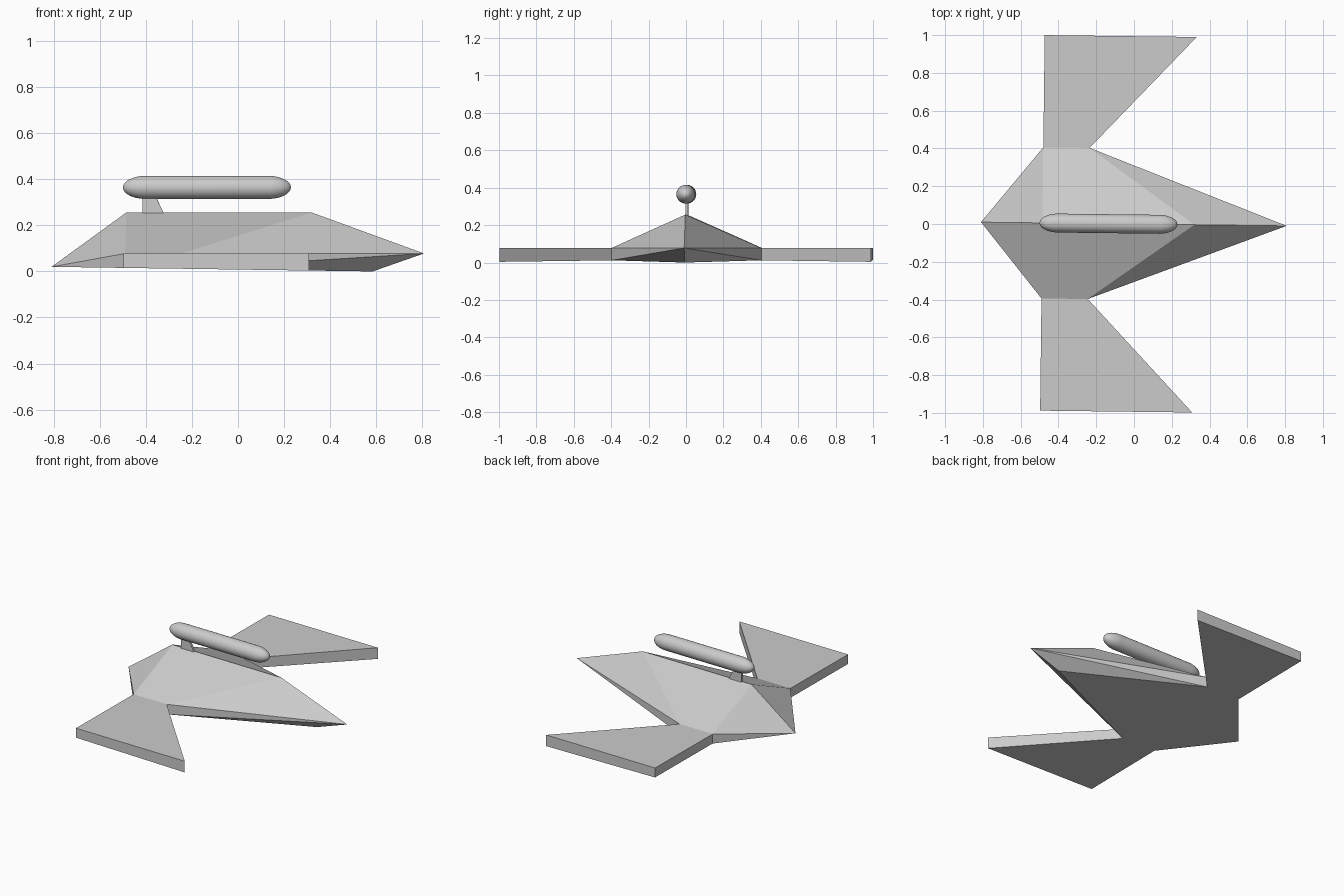
import bpy, bmesh, math
from mathutils import Matrix

if "Cube" in bpy.data.objects:
    bpy.data.objects.remove(bpy.data.objects["Cube"])

YAW = Matrix.Rotation(math.radians(-0.7), 4, 'Z')  # model sits very slightly turned

grey = bpy.data.materials.new("light grey")
grey.diffuse_color = (0.6, 0.6, 0.6, 1)
grey.use_nodes = True
grey.node_tree.nodes["Principled BSDF"].inputs["Base Color"].default_value = grey.diffuse_color


def finish(name, bm, smooth=False):
    bmesh.ops.recalc_face_normals(bm, faces=bm.faces[:])
    bm.transform(YAW)
    for f in bm.faces:
        f.smooth = smooth
    me = bpy.data.meshes.new(name)
    bm.to_mesh(me)
    bm.free()
    me.materials.append(grey)
    ob = bpy.data.objects.new(name, me)
    bpy.context.collection.objects.link(ob)
    return ob


def convex(name, points):
    bm = bmesh.new()
    for p in points:
        bm.verts.new(p)
    bmesh.ops.convex_hull(bm, input=bm.verts[:])
    bmesh.ops.dissolve_limit(bm, angle_limit=math.radians(1), verts=bm.verts[:], edges=bm.edges[:])
    return finish(name, bm)


def floor(x):
    # gently sloping underside shared by hull and wings
    return 0.02 * (0.58 - x) / 1.39


def slab(outline, top):
    return [(x, y, z) for x, y in outline for z in (floor(x), top)]


DECK = 0.078
BACK, ROOT, TIP = -0.485, -0.24, 0.32

# faceted hull: ridge, nose, chin, tail and the two shoulders
shoulders = [(x, s * 0.4) for x in (BACK, ROOT) for s in (-1, 1)]
convex("hull", slab(shoulders, DECK) + [
    (BACK, 0, 0.256), (0.32, 0, 0.256),
    (0.808, 0, DECK), (0.585, 0, 0), (-0.81, 0, 0.02)])

# forward-flaring flat wings
for side, s in (("left", 1), ("right", -1)):
    convex(side + "_wing", slab(
        [(BACK, s * 0.4), (ROOT, s * 0.4), (TIP, s * 0.994), (BACK, s * 0.994)], DECK))

# thin wedge strut carrying the pod
convex("pod_strut", [(x, y, z) for y in (-0.007, 0.007) for x, z in
                     ((-0.415, 0.245), (-0.318, 0.245), (-0.36, 0.33), (-0.415, 0.33))])

# long pod with stretched round ends
bm = bmesh.new()
bmesh.ops.create_uvsphere(bm, u_segments=32, v_segments=17, radius=1)
for v in bm.verts:
    x, y, z = v.co
    v.co = (-0.135 + z * 0.1 + math.copysign(0.265, z), y * 0.0502, 0.365 + x * 0.0502)
finish("pod", bm, smooth=True)
